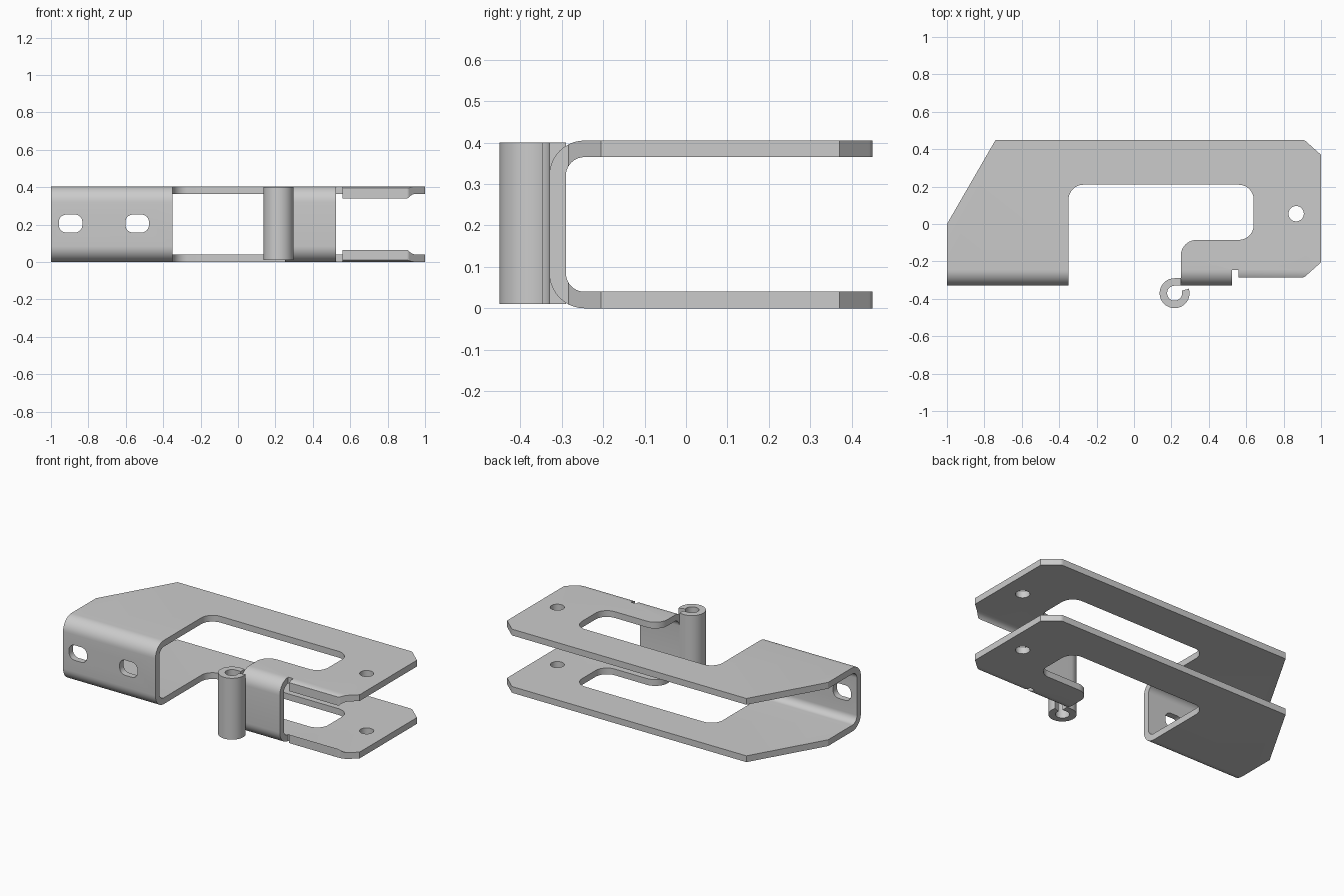
import bpy, bmesh, math
from mathutils import Vector

if "Cube" in bpy.data.objects:
    bpy.data.objects.remove(bpy.data.objects["Cube"])


def fillet(pts, n=10):
    """Closed outline from (x, y[, radius]) corners, rounding those with a radius."""
    out = []
    for i, c in enumerate(pts):
        p = Vector(c[:2])
        r = c[2] if len(c) > 2 else 0
        if not r:
            out.append(p)
            continue
        d1 = (Vector(pts[i - 1][:2]) - p).normalized()
        d2 = (Vector(pts[(i + 1) % len(pts)][:2]) - p).normalized()
        half = d1.angle(d2) / 2
        centre = p + (d1 + d2).normalized() * r / math.sin(half)
        t = r / math.tan(half)
        a, b = p + d1 * t - centre, p + d2 * t - centre
        ang = a.angle(b)
        for k in range(n + 1):
            f = k / n
            out.append(centre + (a * math.sin((1 - f) * ang) + b * math.sin(f * ang)) / math.sin(ang))
    return out


def prism(name, pts, axis, lo, hi):
    """Extrude an outline along x (pts are y,z), y (pts are x,z) or z (pts are x,y)."""
    place = {'X': lambda p: (lo, p[0], p[1]),
             'Y': lambda p: (p[0], lo, p[1]),
             'Z': lambda p: (p[0], p[1], lo)}[axis]
    move = Vector([(hi - lo) * (axis == a) for a in 'XYZ'])
    bm = bmesh.new()
    face = bm.faces.new([bm.verts.new(place(p)) for p in pts])
    res = bmesh.ops.extrude_face_region(bm, geom=[face], use_keep_orig=True)
    bmesh.ops.translate(bm, vec=move, verts=[v for v in res['geom'] if isinstance(v, bmesh.types.BMVert)])
    bmesh.ops.recalc_face_normals(bm, faces=bm.faces)
    me = bpy.data.meshes.new(name)
    bm.to_mesh(me)
    bm.free()
    ob = bpy.data.objects.new(name, me)
    bpy.context.collection.objects.link(ob)
    return ob


def select(ob):
    bpy.ops.object.select_all(action='DESELECT')
    ob.select_set(True)
    bpy.context.view_layer.objects.active = ob


def boolean(ob, cutter, op):
    cutter.hide_render = True
    m = ob.modifiers.new("cut", 'BOOLEAN')
    m.operation, m.object, m.solver = op, cutter, 'EXACT'
    select(ob)
    bpy.ops.object.modifier_apply(modifier=m.name)
    bpy.data.objects.remove(cutter, do_unlink=True)


H, T, F = 0.405, 0.04, -0.33   # height, sheet thickness, front plane

# Folded U-channel sheet
channel = [(0.6, 0), (F, 0, 0.085), (F, H, 0.085), (0.6, H),
           (0.6, H - T), (F + T, H - T, 0.045), (F + T, T, 0.045), (0.6, T)]
bracket = prism("folded_bracket", fillet(channel), 'X', -1.1, 1.1)

# Trim to the plan outline
plan = [(-1, -0.4), (-1, 0), (-0.74, 0.45), (0.91, 0.45, 0.03), (1, 0.37), (1, -0.205),
        (0.91, -0.285, 0.02), (0.56, -0.285), (0.56, -0.245), (0.525, -0.245), (0.525, -0.4),
        (0.25, -0.4), (0.25, -0.085, 0.085), (0.64, -0.085, 0.08), (0.64, 0.21, 0.08),
        (-0.35, 0.21, 0.08), (-0.35, -0.4)]
boolean(bracket, prism("plan_cutter", fillet(plan), 'Z', -0.1, 0.5), 'INTERSECT')

# Pin holes through both plates
hole = [(0.867 + 0.041 * math.cos(a), 0.055 + 0.041 * math.sin(a))
        for a in (math.tau * i / 32 for i in range(32))]
boolean(bracket, prism("hole_cutter", hole, 'Z', -0.1, 0.5), 'DIFFERENCE')

# Mounting slots in the front web
for x in (-0.895, -0.539):
    slot = [(x + sx * 0.063, 0.206 + sz * 0.048, 0.04)
            for sx, sz in ((-1, -1), (1, -1), (1, 1), (-1, 1))]
    boolean(bracket, prism("slot_cutter", fillet(slot, 6), 'Y', -0.4, -0.2), 'DIFFERENCE')

# Rolled hinge knuckle continuing from the short front tab
cx, cy, R = 0.217, -0.37, 0.08
angles = [math.radians(90 + 288 * i / 48) for i in range(49)]
ring = lambda r, seq: [(cx + r * math.cos(a), cy + r * math.sin(a)) for a in seq]
curl = [(0.25, F + T)] + ring(R, angles) + ring(R - T, angles[::-1]) + [(0.25, F)]
knuckle = prism("hinge_knuckle", curl, 'Z', 0.01, 0.4)

for ob in (bracket, knuckle):
    select(ob)
    bpy.ops.object.shade_smooth_by_angle(angle=math.radians(25))
